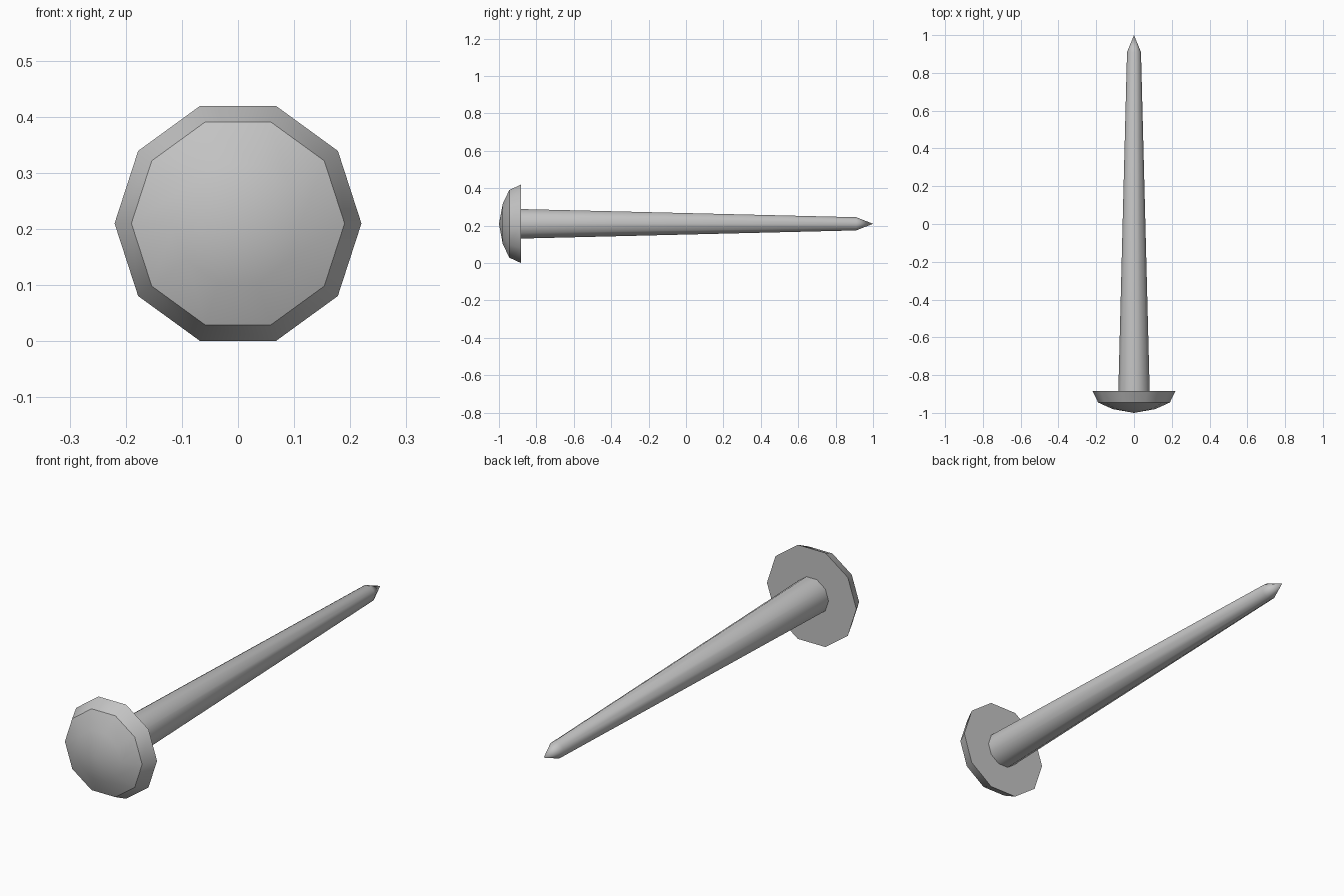
import bpy, bmesh, math

SIDES = 10
AXIS_Z = 0.21

default = bpy.data.objects.get("Cube")
if default:
    bpy.data.objects.remove(default, do_unlink=True)

steel = bpy.data.materials.new("steel grey")
steel.use_nodes = True
steel.diffuse_color = (0.55, 0.55, 0.55, 1)
steel.node_tree.nodes["Principled BSDF"].inputs["Base Color"].default_value = steel.diffuse_color


def lathe(name, tip_y, rings):
    """Ten-sided turned part along y: a pointed end, then (y, radius) rings, capped flat."""
    bm = bmesh.new()
    tip = bm.verts.new((0, tip_y, AXIS_Z))
    loops = []
    for y, r in rings:
        angles = [math.tau * i / SIDES for i in range(SIDES)]
        loops.append([bm.verts.new((r * math.cos(a), y, AXIS_Z + r * math.sin(a))) for a in angles])
    for i in range(SIDES):
        j = (i + 1) % SIDES
        bm.faces.new((tip, loops[0][i], loops[0][j]))
        for a, b in zip(loops, loops[1:]):
            bm.faces.new((a[i], b[i], b[j], a[j]))
    bm.faces.new(loops[-1])
    bmesh.ops.recalc_face_normals(bm, faces=bm.faces)
    mesh = bpy.data.meshes.new(name)
    bm.to_mesh(mesh)
    bm.free()
    mesh.materials.append(steel)
    obj = bpy.data.objects.new(name, mesh)
    bpy.context.collection.objects.link(obj)
    # Smooth round surfaces, crisp rim
    bpy.ops.object.select_all(action='DESELECT')
    obj.select_set(True)
    bpy.context.view_layer.objects.active = obj
    bpy.ops.object.shade_smooth_by_angle(angle=math.radians(40))
    return obj


# Domed head with a flat underside
lathe("nail_head", -1.0, [(-0.98, 0.112), (-0.945, 0.19), (-0.883, 0.22)])

# Tapered shaft ending in a point
lathe("nail_shaft", 1.0, [(0.91, 0.037), (-0.885, 0.083)])
